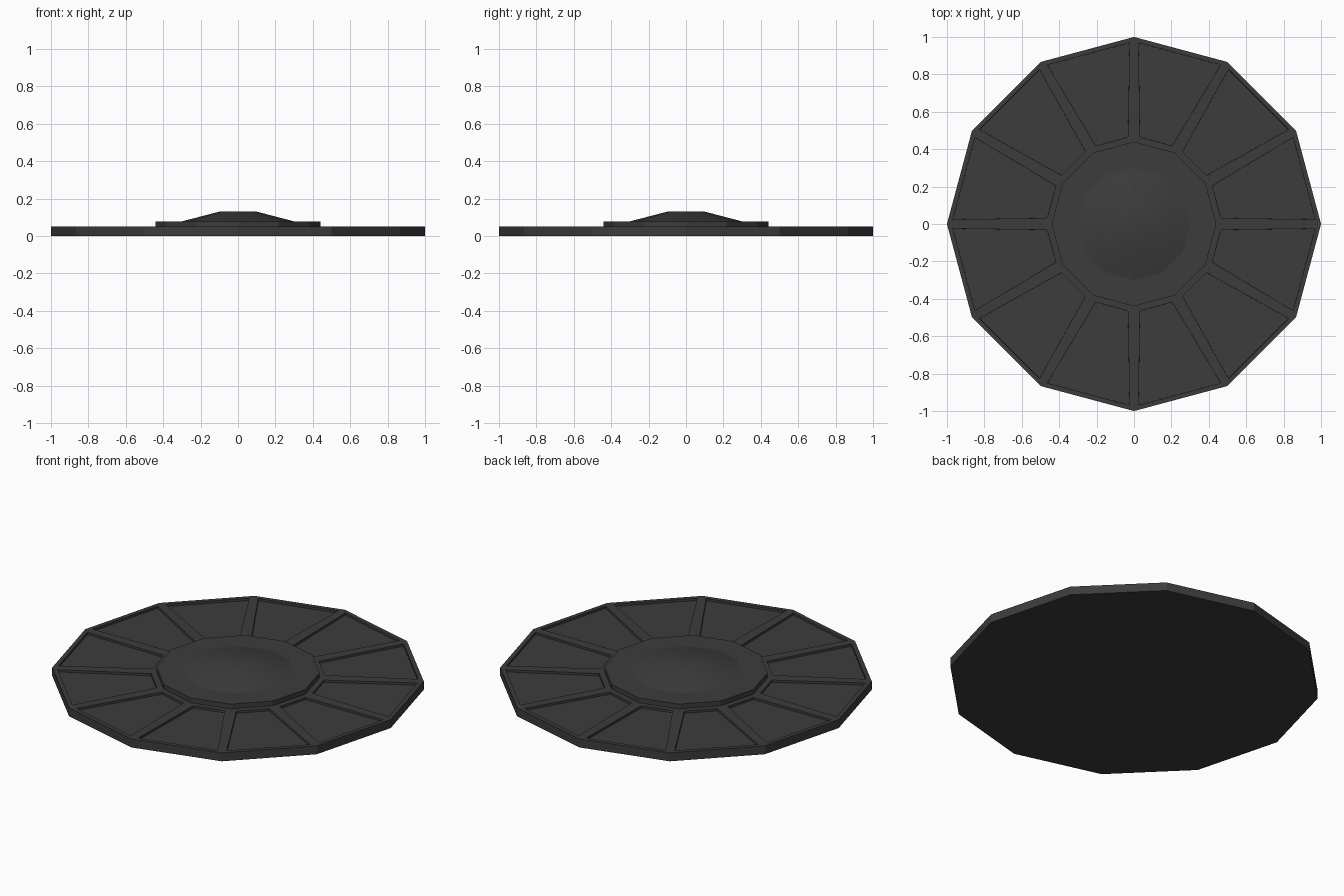
import bpy, bmesh
from math import cos, sin, pi

if "Cube" in bpy.data.objects:
    bpy.data.objects.remove(bpy.data.objects["Cube"])

SIDES = 12
dark = bpy.data.materials.new("dark_metal")
dark.diffuse_color = (0.045, 0.045, 0.045, 1)
dark.use_nodes = True
dark.node_tree.nodes["Principled BSDF"].inputs["Base Color"].default_value = dark.diffuse_color


def turned(name, profile, recess=None, smooth=False):
    """Twelve-sided solid from (radius, z) rings; recess = (band, inset, depth)."""
    bm = bmesh.new()
    rings = [[bm.verts.new((r * cos(2 * pi * i / SIDES), r * sin(2 * pi * i / SIDES), z))
              for i in range(SIDES)] for r, z in profile]
    bands = []
    for a, b in zip(rings, rings[1:]):
        bands.append([bm.faces.new((a[i], a[(i + 1) % SIDES], b[(i + 1) % SIDES], b[i]))
                      for i in range(SIDES)])
    bm.faces.new(rings[0][::-1])
    bm.faces.new(rings[-1])
    bm.normal_update()
    if recess:
        band, inset, depth = recess
        # frame each panel, then sink it with vertical walls
        bmesh.ops.inset_individual(bm, faces=bands[band], thickness=inset)
        bmesh.ops.inset_individual(bm, faces=bands[band], thickness=0.0005, depth=-depth)
    mesh = bpy.data.meshes.new(name)
    bm.to_mesh(mesh)
    bm.free()
    mesh.materials.append(dark)
    obj = bpy.data.objects.new(name, mesh)
    bpy.context.collection.objects.link(obj)
    if smooth:
        mesh.shade_smooth()
    return obj


# base plate with twelve sunken panels
turned("base_plate", [(1, 0), (1, 0.05), (0.44, 0.05)], recess=(1, 0.04, 0.013))
# raised hub
turned("hub", [(0.44, 0.045), (0.44, 0.078)])
# shallow dome; its base is hidden inside the hub
dome = turned("dome", [(0.3, 0.07), (0.3, 0.078), (0.1, 0.13)])
bpy.context.view_layer.objects.active = dome
dome.select_set(True)
bpy.ops.object.shade_smooth_by_angle(angle=0.5)
